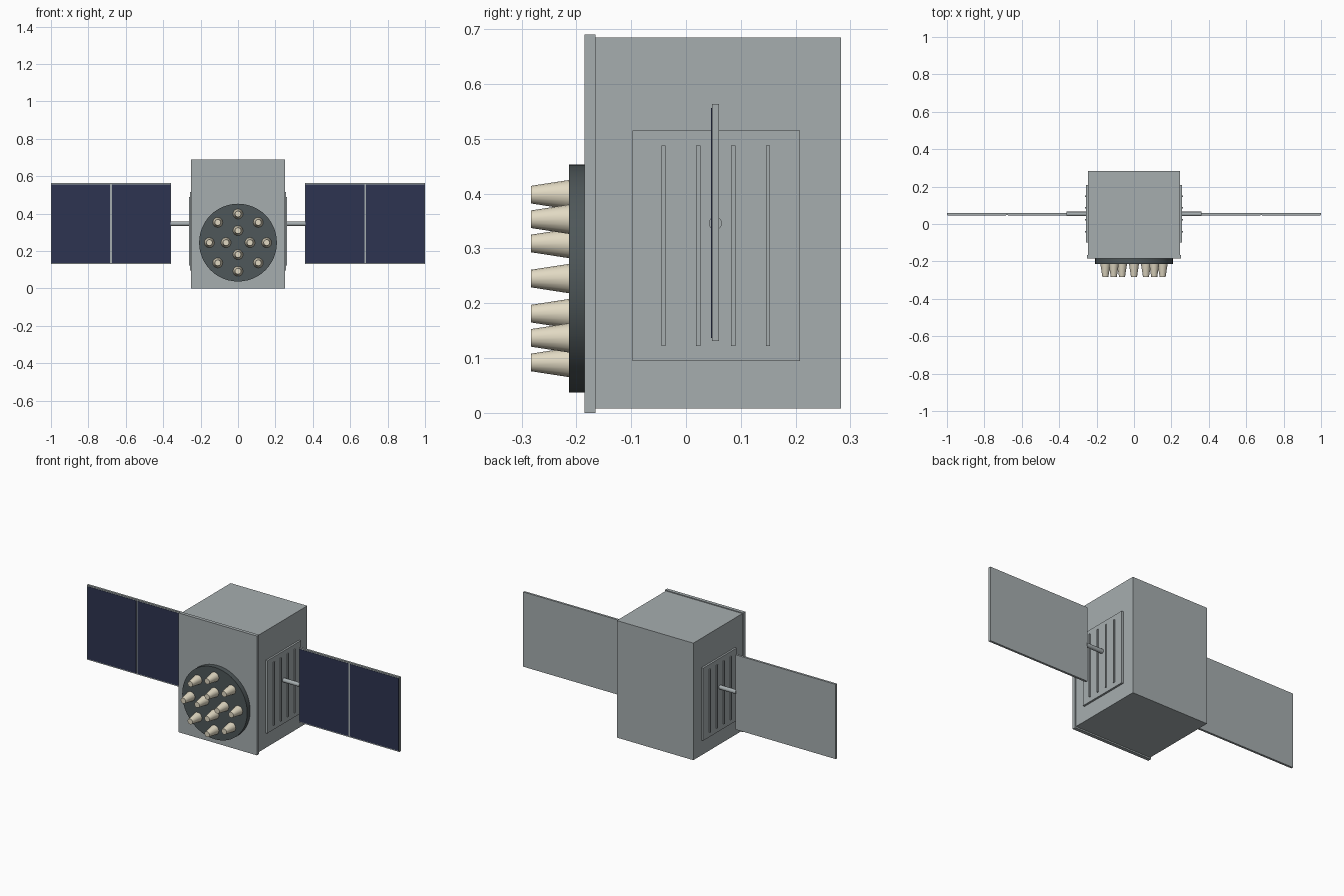
import bpy
from math import sin, cos, pi, radians

cube = bpy.data.objects.get("Cube")
if cube:
    bpy.data.objects.remove(cube, do_unlink=True)


def material(name, rgb):
    m = bpy.data.materials.new(name)
    m.use_nodes = True
    m.diffuse_color = (*rgb, 1)
    m.node_tree.nodes["Principled BSDF"].inputs["Base Color"].default_value = (*rgb, 1)
    return m


grey = material("light_grey_metal", (0.38, 0.42, 0.43))
dark = material("dark_slate", (0.078, 0.096, 0.10))
navy = material("navy_cells", (0.026, 0.034, 0.082))
cream = material("cream_nozzle", (0.75, 0.69, 0.54))


def box(name, x, y, z, mat):
    """Box from (min, max) ranges on each axis."""
    ranges = (x, y, z)
    bpy.ops.mesh.primitive_cube_add(size=1, location=[(a + b) / 2 for a, b in ranges])
    o = bpy.context.object
    o.name = name
    o.scale = [abs(b - a) for a, b in ranges]
    bpy.ops.object.transform_apply(location=False, rotation=False, scale=True)
    o.data.materials.append(mat)
    return o


def cone(name, r_base, r_tip, depth, centre, rotation, mat, sides):
    """Round part with smooth sides and sharp rims."""
    bpy.ops.mesh.primitive_cone_add(vertices=sides, radius1=r_base, radius2=r_tip,
                                    depth=depth, location=centre, rotation=rotation)
    o = bpy.context.object
    o.name = name
    o.data.materials.append(mat)
    bpy.ops.object.shade_smooth_by_angle(angle=radians(35))
    return o


# Main body and the slightly wider front plate
box("body", (-0.245, 0.245), (-0.165, 0.283), (0.008, 0.685), grey)
box("front_plate", (-0.25, 0.25), (-0.185, -0.165), (0, 0.69), grey)

# Round thruster base with two rings of nozzles
forward = (pi / 2, 0, 0)
hub_z = 0.245
cone("thruster_base", 0.208, 0.208, 0.028, (0, -0.199, hub_z), forward, dark, 48)
for ring, count, radius in (("outer", 8, 0.153), ("inner", 4, 0.064)):
    for i in range(count):
        a = 2 * pi * i / count
        cone(f"{ring}_nozzle_{i + 1}", 0.027, 0.016, 0.071,
             (radius * cos(a), -0.2475, hub_z + radius * sin(a)), forward, cream, 16)

# Side hatches, ribs, arms and solar wings on both sides
wing_y = 0.0535
for side, s in (("left", 1), ("right", -1)):
    def span(a, b):
        return (s * a, s * b)

    box(f"{side}_side_hatch", span(0.24, 0.256), (-0.098, 0.208), (0.095, 0.515), grey)
    for i in range(4):
        y = -0.041 + i * 0.0635
        box(f"{side}_hatch_rib_{i + 1}", span(0.25, 0.262),
            (y - 0.004, y + 0.004), (0.122, 0.488), grey)
    cone(f"{side}_wing_arm", 0.012, 0.012, 0.12, (s * 0.302, wing_y, 0.346),
         (0, pi / 2, 0), grey, 20)
    box(f"{side}_wing_panel", span(0.358, 1.0),
        (wing_y - 0.006, wing_y + 0.0065), (0.131, 0.563), grey)
    for i, (a, b) in enumerate(((0.362, 0.675), (0.684, 0.996))):
        box(f"{side}_solar_cell_{i + 1}", span(a, b),
            (wing_y - 0.0075, wing_y - 0.005), (0.137, 0.556), navy)
